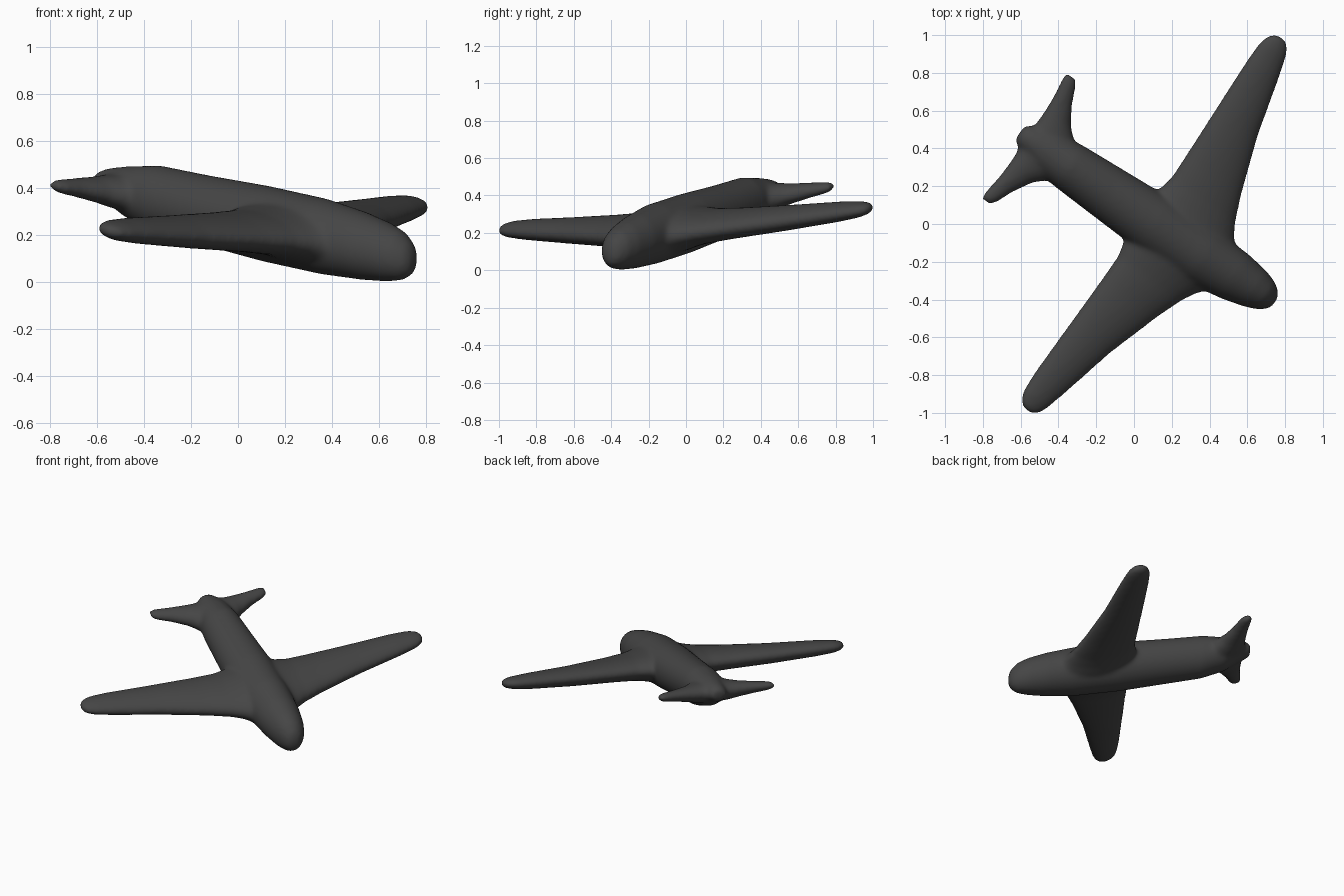
import bpy, bmesh, math

if "Cube" in bpy.data.objects:
    bpy.data.objects.remove(bpy.data.objects["Cube"])

FWD = (0.827, -0.562)      # flight direction on the ground plane
SIDE = (0.562, 0.827)      # towards the left wing tip
CENTRE = 0.06              # sideways offset of the fuselage axis
PITCH, ROLL = -0.196, 0.047


def place(u, v, h):
    """Aircraft coordinates (forward, left, up) to the banked world pose."""
    w = v + CENTRE
    return (u * FWD[0] + w * SIDE[0], u * FWD[1] + w * SIDE[1],
            0.266 + PITCH * u + ROLL * v + h)


def loft(bm, rings):
    """Skin a row of closed rings and cap both ends."""
    rows = [[bm.verts.new(place(*p)) for p in ring] for ring in rings]
    n = len(rows[0])
    for a, b in zip(rows, rows[1:]):
        for i in range(n):
            j = (i + 1) % n
            bm.faces.new((a[i], a[j], b[j], b[i]))
    bm.faces.new(rows[0][::-1])
    bm.faces.new(rows[-1])


ANGLES = [math.tau * i / 24 for i in range(24)]


def body_ring(u, v, h, half_w, half_h):
    return [(u, v + half_w * math.cos(a), h + half_h * math.sin(a)) for a in ANGLES]


def wing_ring(v, back, front, half_t, h):
    mid, half = (back + front) / 2, (front - back) / 2
    return [(mid + half * math.cos(a), v, h + half_t * math.sin(a)) for a in ANGLES]


def mirrored_wing(bm, stations):
    """Stations run from the centre outwards; the other side is mirrored."""
    left = [wing_ring(*s) for s in stations]
    right = [wing_ring(-s[0], *s[1:]) for s in stations[:0:-1]]
    loft(bm, right + left)


bm = bmesh.new()

# Fuselage: forward position, side shift, lift, half width, half height
loft(bm, [body_ring(*s) for s in [
    (0.85, 0.018, -0.005, 0.025, 0.03), (0.835, 0.018, -0.005, 0.055, 0.07),
    (0.79, 0.018, 0, 0.088, 0.105), (0.72, 0.016, 0.002, 0.113, 0.126),
    (0.6, 0.01, 0.005, 0.138, 0.145), (0.4, 0, 0.007, 0.16, 0.162),
    (0.1, 0, 0.003, 0.163, 0.162), (-0.2, 0, 0, 0.147, 0.15),
    (-0.45, 0, 0, 0.133, 0.143), (-0.6, 0, 0, 0.118, 0.11),
    (-0.68, 0, 0.01, 0.082, 0.08), (-0.74, 0, 0.01, 0.066, 0.056),
    (-0.772, 0, 0.005, 0.045, 0.035)]])

# Main wing: span, trailing edge, leading edge, half thickness, lift
mirrored_wing(bm, [
    (0, 0, 0.56, 0.125, 0), (0.12, 0, 0.53, 0.115, 0),
    (0.18, 0.008, 0.48, 0.1, 0.002), (0.25, 0.024, 0.44, 0.088, 0.003),
    (0.4, 0.022, 0.38, 0.078, 0.005), (0.7, 0.014, 0.28, 0.066, 0.01),
    (1.0, 0.006, 0.205, 0.053, 0.02), (1.12, 0.01, 0.172, 0.043, 0.024),
    (1.17, 0.03, 0.15, 0.032, 0.026), (1.195, 0.06, 0.12, 0.02, 0.026)])

# Tailplane
mirrored_wing(bm, [
    (0, -0.74, -0.44, 0.08, 0.003), (0.11, -0.728, -0.49, 0.07, 0.003),
    (0.18, -0.728, -0.565, 0.055, 0.008), (0.28, -0.735, -0.625, 0.041, 0.015),
    (0.37, -0.75, -0.662, 0.03, 0.02), (0.403, -0.742, -0.685, 0.02, 0.022)])

bmesh.ops.recalc_face_normals(bm, faces=bm.faces)
mesh = bpy.data.meshes.new("aircraft_body")
bm.to_mesh(mesh)
bm.free()
body = bpy.data.objects.new("aircraft_body", mesh)
bpy.context.collection.objects.link(body)

# Fuse the parts into one soft skin with rounded wing roots
remesh = body.modifiers.new("fuse", "REMESH")
remesh.mode = "VOXEL"
remesh.voxel_size = 0.012
remesh.use_smooth_shade = True
soften = body.modifiers.new("soften", "SMOOTH")
soften.factor = 0.5
soften.iterations = 16

grey = bpy.data.materials.new("dark_grey")
grey.use_nodes = True
colour = (0.06, 0.06, 0.06, 1)
grey.diffuse_color = colour
grey.node_tree.nodes["Principled BSDF"].inputs["Base Color"].default_value = colour
mesh.materials.append(grey)
for poly in mesh.polygons:
    poly.use_smooth = True
